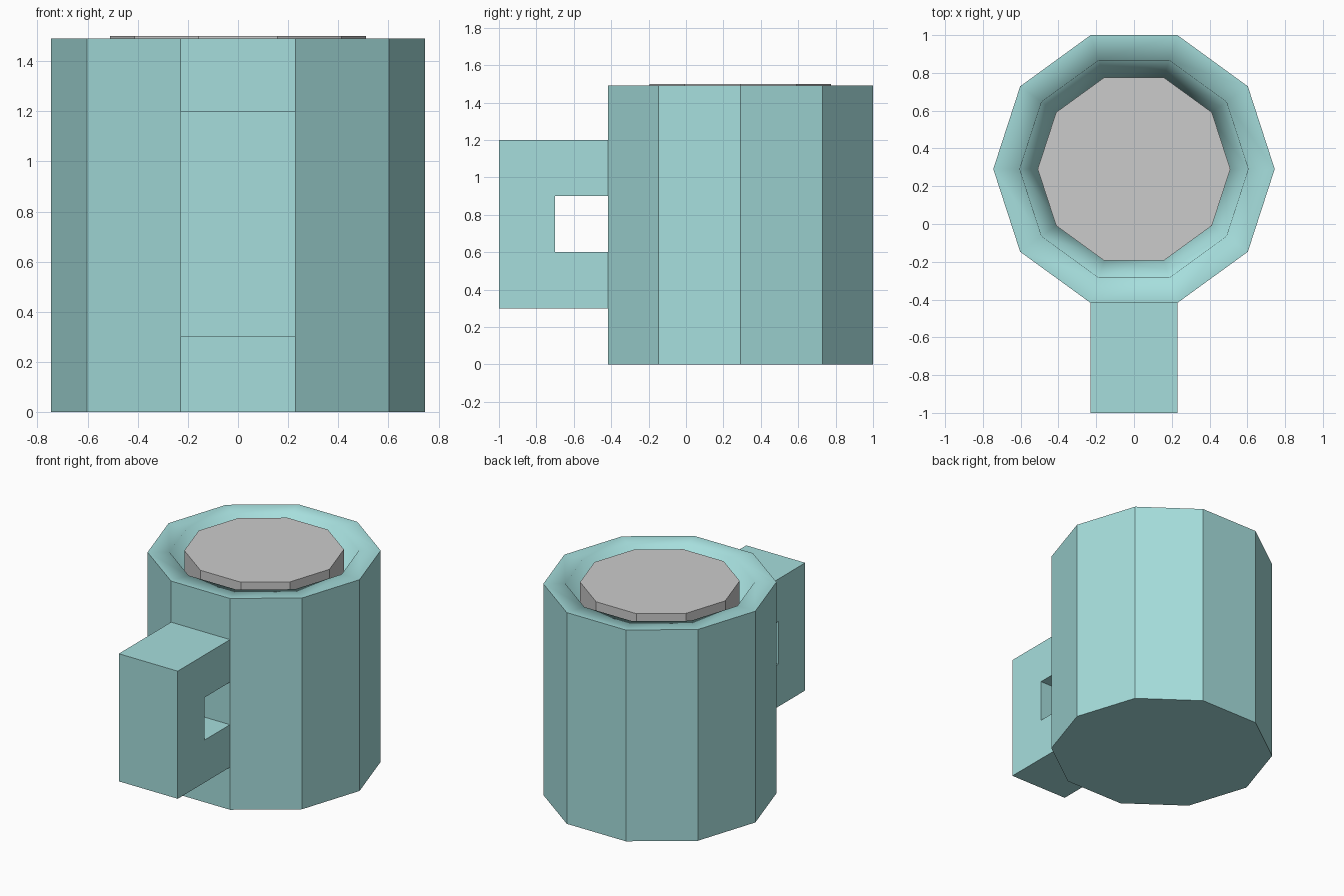
import bpy, bmesh
from math import cos, sin, pi

if "Cube" in bpy.data.objects:
    bpy.data.objects.remove(bpy.data.objects["Cube"])

SIDES, CY = 10, 0.291   # decagon count and body centre in y

teal = bpy.data.materials.new("teal_glaze")
teal.diffuse_color = (0.38, 0.73, 0.72, 1)
teal.use_nodes = True
teal.node_tree.nodes["Principled BSDF"].inputs["Base Color"].default_value = teal.diffuse_color


def ring(bm, r, z):
    return [bm.verts.new((r * cos(2 * pi * i / SIDES), CY + r * sin(2 * pi * i / SIDES), z))
            for i in range(SIDES)]


def finish(bm, name, mat=None):
    bmesh.ops.recalc_face_normals(bm, faces=bm.faces)
    me = bpy.data.meshes.new(name)
    bm.to_mesh(me)
    bm.free()
    ob = bpy.data.objects.new(name, me)
    bpy.context.collection.objects.link(ob)
    if mat:
        me.materials.append(mat)
    return ob


def lathe(name, profile, mat=None, smooth_from=99):
    """Stack decagon rings (r, z), cap both ends; bands from smooth_from on are smooth."""
    bm = bmesh.new()
    rings = [ring(bm, r, z) for r, z in profile]
    bm.faces.new(rings[0][::-1])
    for k, (a, b) in enumerate(zip(rings, rings[1:])):
        for i in range(SIDES):
            j = (i + 1) % SIDES
            f = bm.faces.new((a[i], a[j], b[j], b[i]))
            f.smooth = k >= smooth_from
    bm.faces.new(rings[-1])
    return finish(bm, name, mat)


# Mug body: flat outer wall, smooth rim and tapered inner wall
lathe("mug_body", [(0.745, 0), (0.745, 1.49), (0.605, 1.49), (0.49, 0.2)], teal, smooth_from=1)

# Drink filling the cup
lathe("drink", [(0.51, 1.15), (0.51, 1.5)])

# Handle: C-shaped side profile extruded across one face width
bm = bmesh.new()
yb = -0.415
profile = [(yb, 0.3), (-1, 0.3), (-1, 1.2), (yb, 1.2),
           (yb, 0.9), (-0.7, 0.9), (-0.7, 0.6), (yb, 0.6)]
face = bm.faces.new([bm.verts.new((-0.23, y, z)) for y, z in profile])
ext = bmesh.ops.extrude_face_region(bm, geom=[face], use_keep_orig=True)
bmesh.ops.translate(bm, vec=(0.46, 0, 0),
                    verts=[v for v in ext["geom"] if isinstance(v, bmesh.types.BMVert)])
finish(bm, "handle", teal)
